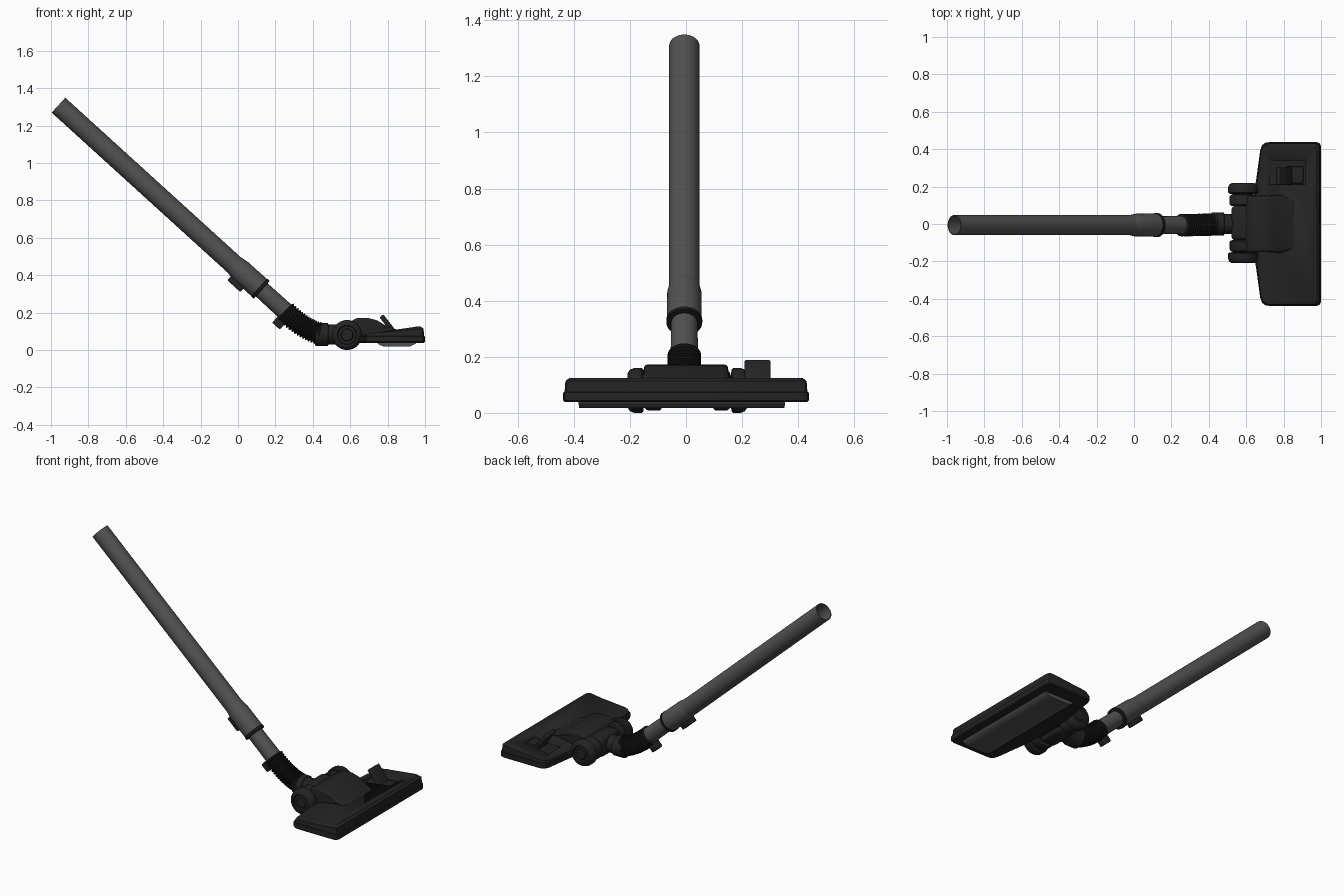
import bpy, bmesh, math
from mathutils import Vector, Matrix

if "Cube" in bpy.data.objects:
    bpy.data.objects.remove(bpy.data.objects["Cube"], do_unlink=True)


def material(name, v):
    m = bpy.data.materials.new(name)
    m.use_nodes = True
    m.diffuse_color = (v, v, v, 1)
    b = m.node_tree.nodes["Principled BSDF"]
    b.inputs["Base Color"].default_value = (v, v, v, 1)
    b.inputs["Roughness"].default_value = 0.6
    return m


GREY = material("grey tube", 0.085)
DARK = material("dark plastic", 0.017)
BLACK = material("black rubber", 0.010)
PLATE = material("grey sole", 0.085)


def finish(name, bm, mat, bevel=0, angle=35):
    bmesh.ops.recalc_face_normals(bm, faces=bm.faces)
    me = bpy.data.meshes.new(name)
    bm.to_mesh(me)
    bm.free()
    ob = bpy.data.objects.new(name, me)
    bpy.context.collection.objects.link(ob)
    me.materials.append(mat)
    bpy.ops.object.select_all(action='DESELECT')
    ob.select_set(True)
    bpy.context.view_layer.objects.active = ob
    if bevel:
        mod = ob.modifiers.new("soft edges", 'BEVEL')
        mod.width, mod.segments, mod.limit_method = bevel, 3, 'ANGLE'
        bpy.ops.object.modifier_apply(modifier=mod.name)
    bpy.ops.object.shade_smooth_by_angle(angle=math.radians(angle))
    return ob


def loft(bm, rings, cap_a=True, cap_b=True):
    loops = [[bm.verts.new(p) for p in r] for r in rings]
    n = len(loops[0])
    for a, b in zip(loops, loops[1:]):
        for i in range(n):
            bm.faces.new((a[i], a[(i + 1) % n], b[(i + 1) % n], b[i]))
    if cap_a:
        bm.faces.new(loops[0])
    if cap_b:
        bm.faces.new(loops[-1])


def turned(name, place, profile, mat, sides=40, cap_a=True, cap_b=True, angle=35):
    """Rings of (distance, radius) along a path given by place(distance)."""
    rings = []
    for s, r in profile:
        c, t = place(s)
        u = Vector((0, 1, 0)) if abs(t.y) < 0.5 else Vector((1, 0, 0))
        v = t.cross(u).normalized()
        rings.append([c + r * (u * math.cos(a) + v * math.sin(a))
                      for a in (i * math.tau / sides for i in range(sides))])
    bm = bmesh.new()
    loft(bm, rings, cap_a, cap_b)
    return finish(name, bm, mat, angle=angle)


def box(name, center, size, mat, tilt=0, bevel=0.006):
    bm = bmesh.new()
    bmesh.ops.create_cube(bm, size=1)
    bm.transform(Matrix.Translation(center) @ Matrix.Rotation(tilt, 4, 'Y')
                 @ Matrix.Diagonal((*size, 1)))
    return finish(name, bm, mat, bevel)


# Straight tube axis, from the open top end downwards
PY = -0.006
TOP = Vector((-0.96, PY, 1.309))
AXIS = Vector((1, 0, -0.909)).normalized()
TILT = math.atan2(0.909, 1)


def on_axis(s):
    return TOP + AXIS * s, AXIS


# Hollow wand, collar and lower sleeve
turned("wand_tube", on_axis, [(1.3, 0.047), (0, 0.049), (0, 0.054), (1.3, 0.054)],
       GREY, cap_a=False, cap_b=False)
turned("wand_collar", on_axis, [(1.27, 0.054), (1.31, 0.061), (1.45, 0.062)], GREY)
turned("collar_ring", on_axis, [(1.45, 0.060), (1.452, 0.064), (1.467, 0.064), (1.469, 0.045)], BLACK)
turned("lower_sleeve", on_axis, [(1.46, 0.047), (1.66, 0.049)], GREY)

# Latches under the collar and the sleeve
for name, s, drop, size in (("collar_latch", 1.345, 0.068, (0.095, 0.045, 0.035)),
                            ("sleeve_latch", 1.655, 0.062, (0.055, 0.05, 0.06))):
    down = Vector((-0.909, 0, -1)).normalized()
    box(name, on_axis(s)[0] + down * drop, size, DARK, TILT)

# Ribbed hose along a bend
A, B, C = Vector((0.25, PY, 0.209)), Vector((0.375, PY, 0.085)), Vector((0.48, 0, 0.083))


def on_bend(t):
    p = A * (1 - t) ** 2 + B * 2 * t * (1 - t) + C * t * t
    return p, ((B - A) * (1 - t) + (C - B) * t).normalized()


RIBS = 15
ribs = [(0, 0.045)]
for i in range(RIBS):
    for f, r in ((0.05, 0.052), (0.3, 0.060), (0.65, 0.060), (0.9, 0.052)):
        ribs.append(((i + f) / RIBS * 0.82, r))
turned("ribbed_hose", on_bend, ribs, BLACK, sides=32, angle=25)


# Neck rings leading into the head
def on_neck(x):
    return Vector((x, 0, 0.083)), Vector((1, 0, 0))


turned("neck", on_neck, [(0.41, 0.05), (0.415, 0.061), (0.48, 0.061), (0.485, 0.053),
                         (0.53, 0.053), (0.56, 0.053)], DARK)
box("neck_block", (0.575, 0.005, 0.083), (0.11, 0.185, 0.125), DARK, bevel=0.025)

# Wheels with rounded tread and stepped hub, on one axle
for side, label in ((1, "left"), (-1, "right")):
    def across(s, side=side):
        return Vector((0.583, 0.005 + side * s, 0.08)), Vector((0, 1, 0))
    turned(label + "_wheel", across,
           [(0.155, 0.05), (0.157, 0.074), (0.163, 0.08), (0.190, 0.08), (0.205, 0.074),
            (0.213, 0.062), (0.214, 0.052), (0.206, 0.048), (0.206, 0.034),
            (0.213, 0.030), (0.214, 0.012)], DARK)
    turned(label + "_wheel_mount", across,
           [(0.09, 0.05), (0.093, 0.066), (0.10, 0.072), (0.14, 0.072), (0.15, 0.066),
            (0.156, 0.05)], DARK)

# Floor head: rounded plan with a lip and a top that rises to the front edge
half = [(0.645, 0.0), (0.645, 0.19), (0.655, 0.25), (0.675, 0.395), (0.685, 0.422),
        (0.705, 0.436), (0.73, 0.438), (0.975, 0.438), (0.993, 0.432), (1.0, 0.415), (1.0, 0.0)]
plan = half + [(x, -y) for x, y in reversed(half[1:-1])]


def top_height(x):
    return 0.078 + 0.047 * min(1, max(0, (x - 0.64) / 0.30))


def head_ring(inset, height):
    pts = []
    for x, y in plan:
        x = 0.82 + (x - 0.82) * (1 - inset / 0.18)
        y = y * (1 - inset / 0.438)
        pts.append((x, y, height(x)))
    return pts


bm = bmesh.new()
loft(bm, [head_ring(0.006, lambda x: 0.038), head_ring(0, lambda x: 0.044),
          head_ring(0, lambda x: 0.072), head_ring(0.005, lambda x: 0.075),
          head_ring(0.008, lambda x: top_height(x) - 0.012 * (x > 0.9)),
          head_ring(0.022, top_height)])
head = finish("floor_head", bm, DARK, angle=30)

# Pedal pocket cut into the top
cutter = box("pocket_cutter", (0.82, 0.275, 0.135), (0.19, 0.125, 0.10), DARK, bevel=0)
cutter.hide_render = True
bpy.context.view_layer.objects.active = head
cut = head.modifiers.new("pocket", 'BOOLEAN')
cut.operation, cut.object, cut.solver = 'DIFFERENCE', cutter, 'EXACT'
bpy.ops.object.modifier_apply(modifier=cut.name)
bpy.data.objects.remove(cutter, do_unlink=True)

# Tilted foot pedal in the pocket
box("pedal", (0.802, 0.255, 0.137), (0.115, 0.092, 0.026), DARK, math.radians(52), 0.005)
box("pedal_foot", (0.86, 0.262, 0.093), (0.09, 0.09, 0.02), DARK, 0.0, 0.004)

# Raised hump joining the neck to the head, narrowing forwards
hump = [(0.595, 0.045), (0.59, 0.12), (0.605, 0.155), (0.64, 0.172), (0.70, 0.170),
        (0.745, 0.158), (0.79, 0.130), (0.84, 0.112), (0.88, 0.10), (0.88, 0.045)]
bm = bmesh.new()
loft(bm, [[(x, s * (0.15 - 0.25 * max(0, x - 0.78)), z) for x, z in hump] for s in (-1, 1)])
finish("joint_hump", bm, DARK, 0.012)

# Sole plate below the head, with sloping edges
bm = bmesh.new()
loft(bm, [[(0.848 + sx * hx, -0.015 + sy * hy, z)
           for sx, sy in ((-1, -1), (1, -1), (1, 1), (-1, 1))]
          for hx, hy, z in ((0.105, 0.368, 0.04), (0.10, 0.368, 0.032), (0.07, 0.366, 0.018))])
finish("sole_plate", bm, PLATE)
